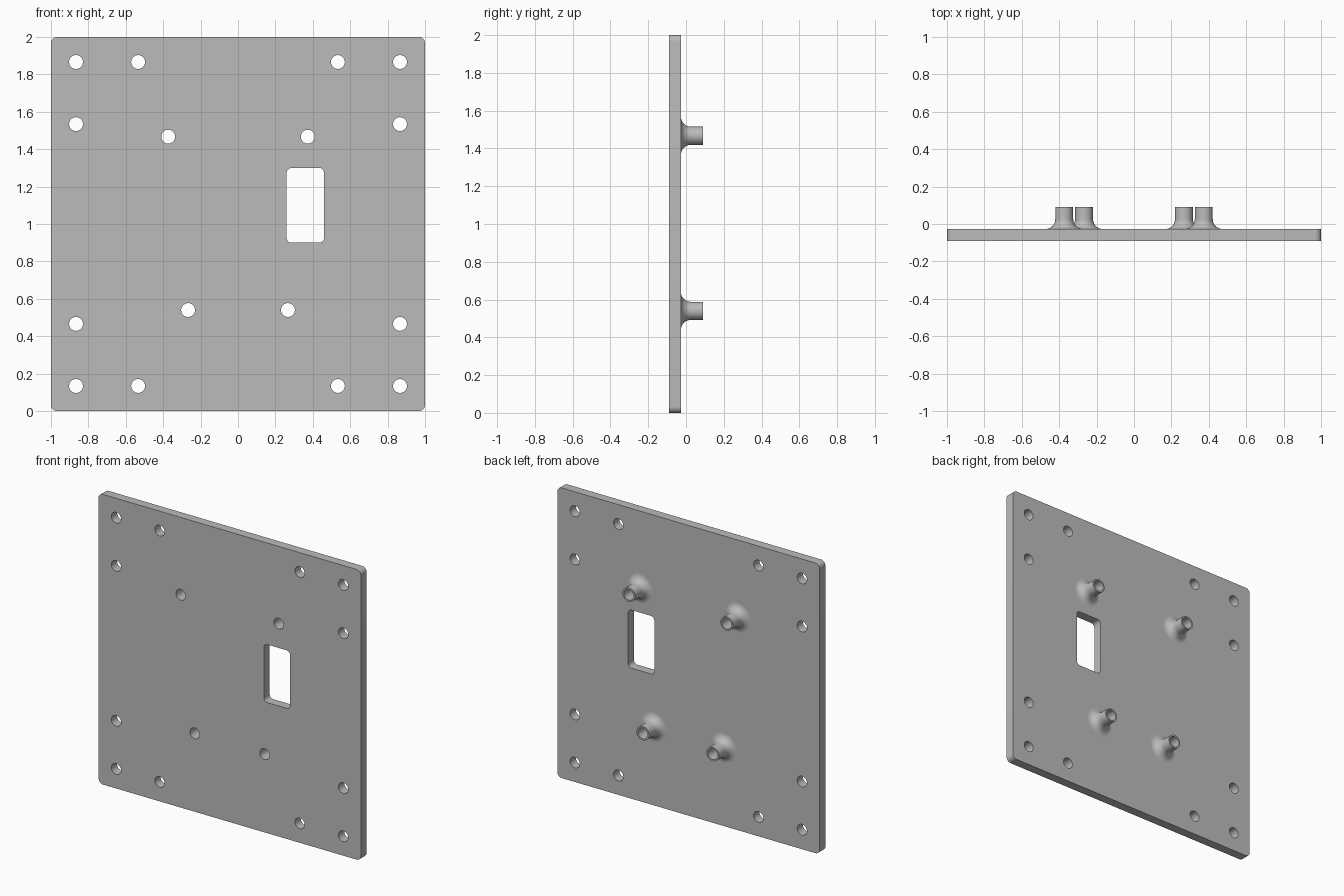
import bpy, bmesh
from math import sin, cos, pi, radians

cube = bpy.data.objects.get("Cube")
if cube:
    bpy.data.objects.remove(cube, do_unlink=True)

grey = bpy.data.materials.new("plain grey")
grey.use_nodes = True
colour = (0.5, 0.5, 0.5, 1)
grey.diffuse_color = colour
grey.node_tree.nodes["Principled BSDF"].inputs["Base Color"].default_value = colour

FRONT, BACK, TIP = -0.09, -0.027, 0.09
HOLE, POST, FLARE = 0.037, 0.048, 0.053
STEPS = 48


def finish(obj):
    """Smooth the curved walls but keep the machined edges crisp."""
    bpy.ops.object.select_all(action='DESELECT')
    obj.select_set(True)
    bpy.context.view_layer.objects.active = obj
    bpy.ops.object.shade_smooth_by_angle(angle=radians(30))


def circle(cx, cz, r):
    return [(cx + r * cos(2 * pi * i / STEPS), cz + r * sin(2 * pi * i / STEPS))
            for i in range(STEPS)]


def rounded_rect(cx, cz, w, h, r, n=8):
    pts = []
    corners = [(1, 1), (-1, 1), (-1, -1), (1, -1)]
    for k, (sx, sz) in enumerate(corners):
        for i in range(n + 1):
            a = (k + i / n) * pi / 2
            pts.append((cx + sx * (w / 2 - r) + r * cos(a),
                        cz + sz * (h / 2 - r) + r * sin(a)))
    return pts


# Hole centres: paired corner fixings and four post bores
near, far = 0.534, 0.866
fixings = [(sx * x, 1 + sz * z) for sx in (-1, 1) for sz in (-1, 1)
           for x, z in ((far, far), (near, far), (far, near))]
posts = [(s * x, z) for s in (-1, 1) for x, z in ((0.373, 1.467), (0.267, 0.54))]

# Plate: filled outline with holes and window, extruded to thickness
outline = bpy.data.curves.new("plate_outline", 'CURVE')
outline.dimensions = '2D'
outline.fill_mode = 'BOTH'
outline.extrude = (BACK - FRONT) / 2
loops = [rounded_rect(0, 1, 2, 2, 0.033), rounded_rect(0.36, 1.1, 0.2, 0.4, 0.027)]
loops += [circle(x, z, HOLE) for x, z in fixings + posts]
for loop in loops:
    spline = outline.splines.new('POLY')
    spline.points.add(len(loop) - 1)
    for p, (x, z) in zip(spline.points, loop):
        p.co = (x, z, 0, 1)
    spline.use_cyclic_u = True
source = bpy.data.objects.new("plate_source", outline)
bpy.context.collection.objects.link(source)
bpy.context.view_layer.update()
mesh = bpy.data.meshes.new_from_object(
    source.evaluated_get(bpy.context.evaluated_depsgraph_get()))
bpy.data.objects.remove(source, do_unlink=True)

bm = bmesh.new()
bm.from_mesh(mesh)
bmesh.ops.remove_doubles(bm, verts=bm.verts, dist=0.0001)
for v in bm.verts:  # stand the plate upright
    x, z, d = v.co
    v.co = (x, (FRONT + BACK) / 2 - d, z)
bmesh.ops.recalc_face_normals(bm, faces=bm.faces)
bm.to_mesh(mesh)
bm.free()
plate = bpy.data.objects.new("mounting_plate", mesh)
bpy.context.collection.objects.link(plate)
mesh.materials.clear()
mesh.materials.append(grey)
finish(plate)

# Standoff posts: lathed profile with a concave flared foot and open bore
profile = [(POST + FLARE * (1 - sin(a)), BACK + FLARE * (1 - cos(a)))
           for a in (i / 10 * pi / 2 for i in range(11))]
profile += [(POST, TIP), (HOLE, TIP), (HOLE, BACK)]
for n, (cx, cz) in enumerate(posts):
    bm = bmesh.new()
    rings = [[bm.verts.new((x, y, z)) for x, z in circle(cx, cz, r)]
             for r, y in profile]
    for a, b in zip(rings, rings[1:]):
        for i in range(STEPS):
            j = (i + 1) % STEPS
            bm.faces.new((a[i], b[i], b[j], a[j]))
    bmesh.ops.recalc_face_normals(bm, faces=bm.faces)
    # Outward direction check on the flat tip ring
    tip = next(f for f in bm.faces if all(abs(v.co.y - TIP) < 1e-5 for v in f.verts))
    if tip.normal.y < 0:
        bmesh.ops.reverse_faces(bm, faces=bm.faces)
    me = bpy.data.meshes.new(f"standoff_{n + 1}")
    bm.to_mesh(me)
    bm.free()
    me.materials.append(grey)
    obj = bpy.data.objects.new(f"standoff_{n + 1}", me)
    bpy.context.collection.objects.link(obj)
    finish(obj)
